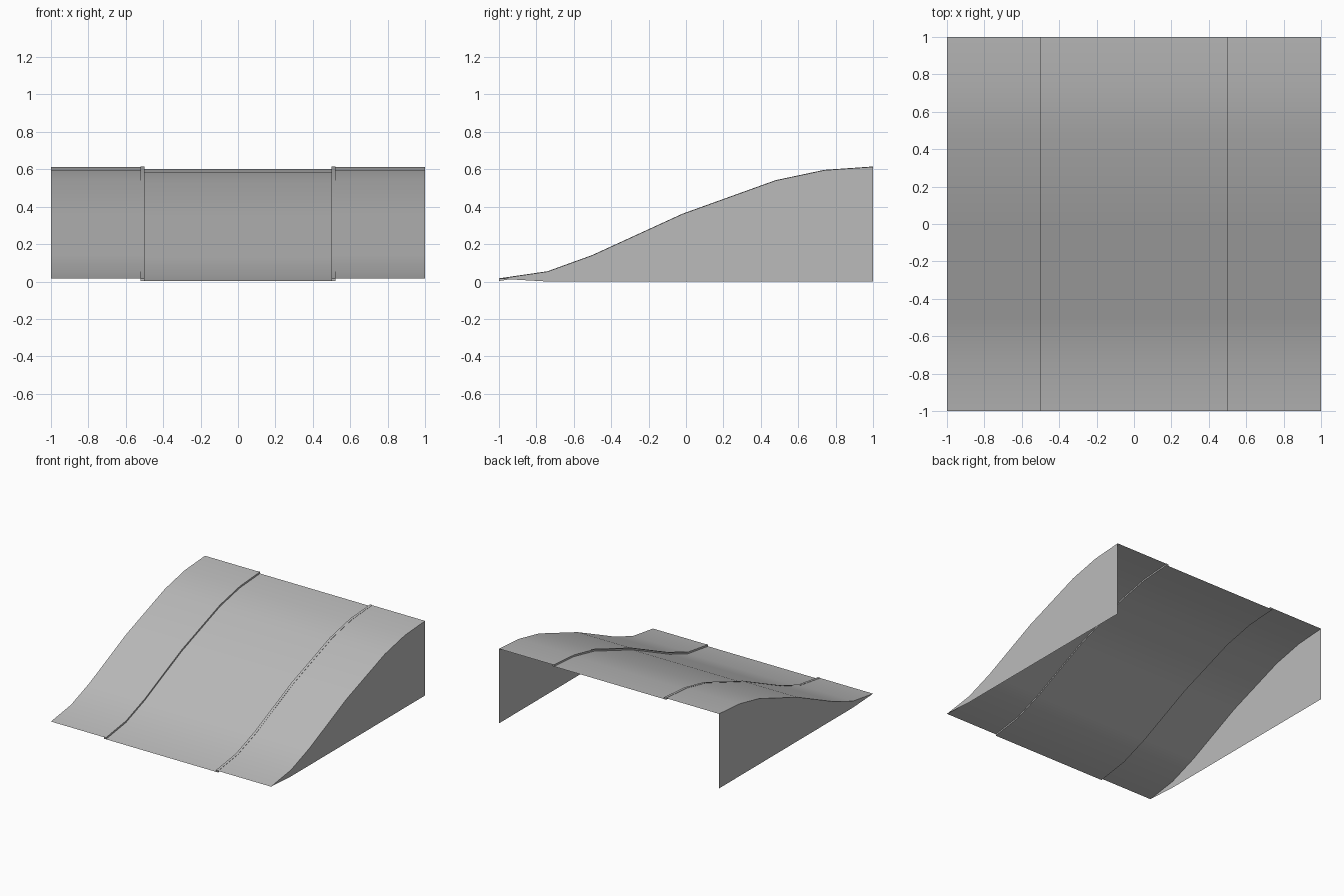
import bpy, math

cube = bpy.data.objects.get("Cube")
if cube:
    bpy.data.objects.remove(cube, do_unlink=True)

grey = bpy.data.materials.new("plain grey")
grey.use_nodes = True
colour = (0.5, 0.5, 0.5, 1)
grey.diffuse_color = colour
grey.node_tree.nodes["Principled BSDF"].inputs["Base Color"].default_value = colour

# Side profile of the slope (y, z), from the low front to the high back
slope = [(-1, 0.015), (-0.74, 0.053), (-0.5, 0.14), (-0.02, 0.36),
         (0.48, 0.54), (0.74, 0.595), (1, 0.613)]


def add_mesh(name, verts, faces):
    mesh = bpy.data.meshes.new(name)
    mesh.from_pydata(verts, [], faces)
    mesh.materials.append(grey)
    obj = bpy.data.objects.new(name, mesh)
    bpy.context.collection.objects.link(obj)
    bpy.ops.object.select_all(action='DESELECT')
    obj.select_set(True)
    bpy.context.view_layer.objects.active = obj
    bpy.ops.object.shade_smooth_by_angle(angle=math.radians(30))


def sweep(name, section, closed=False):
    """Sweep a section of (x, height offset) points along the slope."""
    n, rows = len(section), len(slope)
    verts = [(x, y, z + dz) for y, z in slope for x, dz in section]
    faces = []
    for r in range(rows - 1):
        for i in range(n if closed else n - 1):
            j = (i + 1) % n
            faces.append((r * n + i, r * n + j, r * n + n + j, r * n + n + i))
    if closed:
        last = (rows - 1) * n
        faces += [tuple(reversed(range(n))), tuple(range(last, last + n))]
    add_mesh(name, verts, faces)


# Sunken sheet down the middle
sweep("centre_channel", [(-0.5, -0.012), (0.5, -0.012)])

for side, s in (("right", -1), ("left", 1)):
    # Raised sheet on each side
    sweep(side + "_deck", sorted([(s * 0.52, 0), (s, 0)]))
    # Narrow kerb between the deck and the channel
    a, b = sorted((s * 0.52, s * 0.5))
    sweep(side + "_kerb", [(a, -0.012), (a, 0.002), (b, 0.002), (b, -0.012)][::-1], True)
    # Upright side wall under the deck
    outline = [(1, 0), (-0.74, 0)] + slope
    wall = [(s, y, z) for y, z in outline]
    order = range(len(wall))
    add_mesh(side + "_wall", wall, [tuple(order if s < 0 else reversed(order))])
